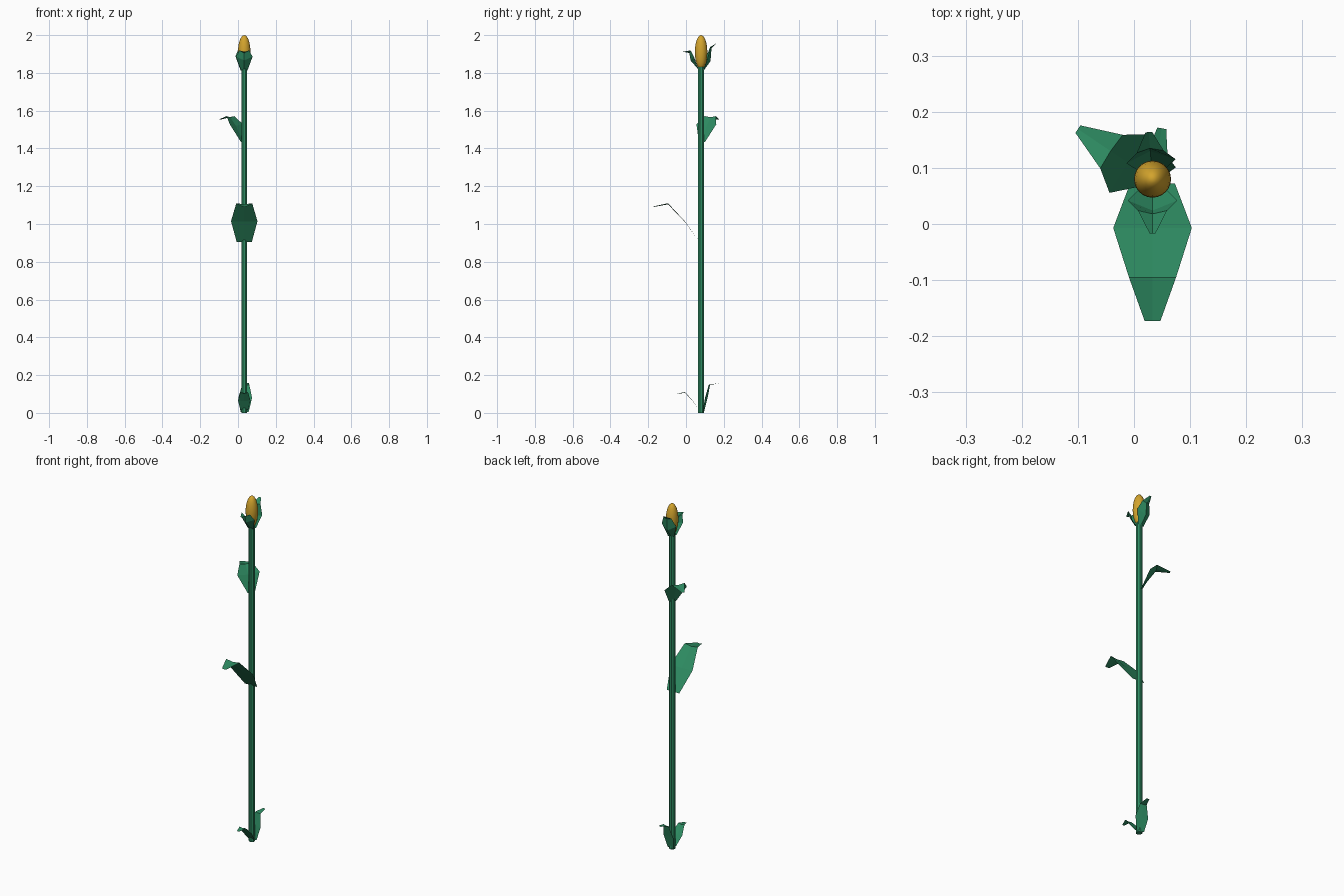
import bpy, math
from mathutils import Vector

if "Cube" in bpy.data.objects:
    bpy.data.objects.remove(bpy.data.objects["Cube"])

CX, CY = 0.033, 0.08   # stalk axis


def material(name, rgb):
    m = bpy.data.materials.new(name)
    m.diffuse_color = (*rgb, 1)
    m.use_nodes = True
    m.node_tree.nodes["Principled BSDF"].inputs["Base Color"].default_value = m.diffuse_color
    return m


green = material("leaf green", (0.027, 0.26, 0.122))
gold = material("corn gold", (0.65, 0.37, 0.026))


def leaf(name, direction, rows):
    """Folded blade. Each row: distance out, z, half width, edge shift out, edge shift up."""
    d = Vector((*direction, 0)).normalized()
    side = Vector((-d.y, d.x, 0))
    verts, faces = [], []
    for dist, z, hw, out, up in rows:
        mid = Vector((CX, CY, z)) + d * dist
        edge = mid + d * out + Vector((0, 0, up))
        verts += [edge + side * hw, mid, edge - side * hw]
    for i in range(len(rows) - 1):
        for j in (0, 1):
            a = i * 3 + j
            faces.append((a + 1, a, a + 3, a + 4))
    me = bpy.data.meshes.new(name)
    me.from_pydata(verts, [], faces)
    me.materials.append(green)
    ob = bpy.data.objects.new(name, me)
    bpy.context.collection.objects.link(ob)


# Stalk
bpy.ops.mesh.primitive_cylinder_add(vertices=8, radius=0.017, depth=1.83,
                                    location=(CX, CY, 0.915), rotation=(0, 0, math.pi / 8))
stalk = bpy.context.object
stalk.name = "stalk"
stalk.data.materials.append(green)

# Cob: slightly blunt ellipsoid
bpy.ops.mesh.primitive_uv_sphere_add(segments=24, ring_count=14, radius=1, location=(CX, CY, 1.91))
cob = bpy.context.object
cob.name = "corn_cob"
for v in cob.data.vertices:
    v.co = (v.co.x * 0.033, v.co.y * 0.033, v.co.z * 0.09)
cob.data.materials.append(gold)
bpy.ops.object.shade_smooth_by_angle(angle=math.radians(40))

# Stalk leaves
leaf("large_leaf", (0, -1), [
    (0.008, 0.905, 0.040, 0, 0), (0.087, 1.012, 0.070, 0, 0.003),
    (0.175, 1.104, 0.042, 0, 0.006), (0.253, 1.09, 0.014, 0, 0.003)])
leaf("upper_leaf", (-0.83, 0.556), [
    (0.008, 1.435, 0.020, 0, 0), (0.053, 1.52, 0.063, -0.003, 0.008),
    (0.090, 1.565, 0.036, -0.002, 0.006), (0.160, 1.552, 0.008, 0, 0)])

# Ground leaves
leaf("ground_leaf_front", (0, -1), [
    (0.008, 0.015, 0.020, 0, 0), (0.045, 0.063, 0.033, 0, 0.002),
    (0.085, 0.106, 0.020, 0, 0.004), (0.125, 0.101, 0.007, 0, 0.002)])
leaf("ground_leaf_back", (0.18, 0.98), [
    (0.012, 0.006, 0.022, 0, 0), (0.028, 0.08, 0.037, 0, 0),
    (0.045, 0.146, 0.019, 0, 0.003), (0.092, 0.157, 0.008, 0, 0)])

# Husks cupping the cob
leaf("husk_front", (0, -1), [
    (0.012, 1.815, 0.018, 0, 0), (0.056, 1.866, 0.044, -0.018, 0.02),
    (0.062, 1.905, 0.026, -0.006, 0.014), (0.097, 1.912, 0.005, 0, 0)])
leaf("husk_back", (-0.08, 1), [
    (0.012, 1.812, 0.018, 0, 0), (0.050, 1.862, 0.044, -0.018, 0.025),
    (0.055, 1.93, 0.024, -0.006, 0.006), (0.084, 1.958, 0.006, 0, 0)])
